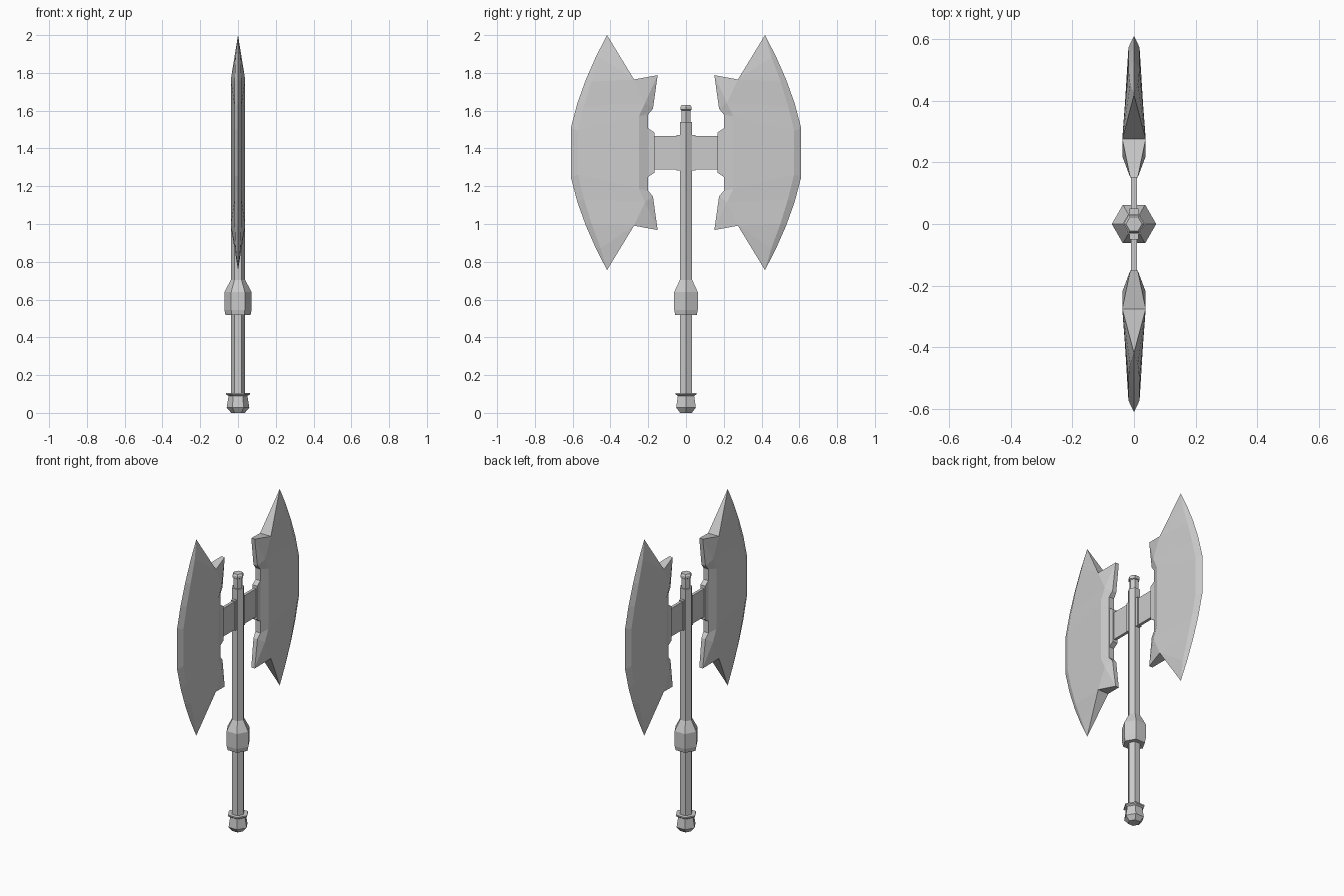
import bpy, bmesh
from math import cos, sin, pi

if "Cube" in bpy.data.objects:
    bpy.data.objects.remove(bpy.data.objects["Cube"])

ZC = 1.378  # height of the axe head centre


def finish(name, bm):
    bmesh.ops.remove_doubles(bm, verts=bm.verts, dist=1e-5)
    bmesh.ops.recalc_face_normals(bm, faces=bm.faces)
    me = bpy.data.meshes.new(name)
    bm.to_mesh(me)
    bm.free()
    ob = bpy.data.objects.new(name, me)
    bpy.context.collection.objects.link(ob)
    return ob


def hex_turned(name, profile):
    """Six-sided turned part from (radius, z) pairs, corners on the x axis."""
    bm = bmesh.new()
    rings = [[bm.verts.new((r * cos(i * pi / 3), r * sin(i * pi / 3), z))
              for i in range(6)] for r, z in profile]
    for a, b in zip(rings, rings[1:]):
        for i in range(6):
            j = (i + 1) % 6
            bm.faces.new((a[i], a[j], b[j], b[i]))
    bm.faces.new(rings[0][::-1])
    bm.faces.new(rings[-1])
    return finish(name, bm)


def plate(name, outline, half):
    """Flat plate: (y, z) outline given thickness along x."""
    bm = bmesh.new()
    f = bm.faces.new([bm.verts.new((-half, y, z)) for y, z in outline])
    ext = bmesh.ops.extrude_face_region(bm, geom=[f])
    for v in ext["geom"]:
        if isinstance(v, bmesh.types.BMVert):
            v.co.x = half
    return finish(name, bm)


# Handle parts
hex_turned("pommel", [(.036, 0), (.06, .028), (.05, .09), (.063, .098), (.063, .106), (.036, .106)])
hex_turned("shaft", [(.037, .09), (.037, 1.54), (.028, 1.54), (.028, 1.605)])
hex_turned("grip_collar", [(.036, .518), (.066, .518), (.072, .545), (.072, .64), (.04, .70), (.03, .715)])
hex_turned("top_knob", [(.026, 1.60), (.034, 1.605), (.034, 1.62), (.026, 1.63)])

# Cross bar joining the blades
plate("cross_bar", [(-.18, 1.288), (.18, 1.288), (.18, 1.466), (-.18, 1.466)], .009)
plate("cross_bar_hub", [(-.05, 1.284), (.05, 1.284), (.05, 1.472), (-.05, 1.472)], .014)

# Blade key points: y, z offset, half thickness (upper half only)
PTS = {
    "R1": (.20, 1.58, .018), "R2": (.175, 1.61, .014), "R3": (.15, 1.788, .012),
    "R4": (.275, 1.765, .038), "P0": (.25, 1.57, .038), "P1": (.217, 1.64, .037),
    "T": (.418, 2.0, 0), "E1": (.475, 1.89, 0), "E2": (.53, 1.765, 0),
    "E3": (.575, 1.64, 0), "E4": (.61, 1.507, 0),
    "B1": (.452, 1.885, .013), "B2": (.50, 1.755, .018),
    "B3": (.54, 1.625, .018), "B4": (.572, 1.495, .018),
}
SIDE = ["T E1 B1", "E1 E2 B2 B1", "E2 E3 B3 B2", "E3 E4 B4 B3", "T B1 R4",
        "R4 B1 B2", "R4 B2 B3 P1", "P1 B3 B4 P0", "R3 R4 P1", "R2 R3 P1", "R1 R2 P1 P0"]
MIDDLE = [("E4", "B4"), ("B4", "P0"), ("P0", "R1")]
RIM = [("R1", "R2"), ("R2", "R3"), ("R3", "R4"), ("R4", "T")]


def blade(name, s):
    bm = bmesh.new()

    def face(keys):
        """keys are (point, up, side); repeated positions collapse."""
        cos_ = []
        for k, up, side in keys:
            y, z, x = PTS[k]
            c = (x * side, s * y, ZC + up * (z - ZC))
            if c not in cos_:
                cos_.append(c)
        bm.faces.new([bm.verts.new(c) for c in cos_])

    for side in (1, -1):
        for up in (1, -1):
            for f in SIDE:
                face([(k, up, side) for k in f.split()])
        for a, b in MIDDLE:
            face([(a, 1, side), (a, -1, side), (b, -1, side), (b, 1, side)])
    for up in (1, -1):
        for a, b in RIM:
            face([(a, up, 1), (b, up, 1), (b, up, -1), (a, up, -1)])
    face([("R1", 1, 1), ("R1", -1, 1), ("R1", -1, -1), ("R1", 1, -1)])
    return finish(name, bm)


# Two blades, each with a tapered socket behind it
for label, s in (("right", 1), ("left", -1)):
    blade(label + "_blade", s)
    plate(label + "_socket", [(s * .205, ZC - .132), (s * .168, ZC - .107),
                              (s * .168, ZC + .107), (s * .205, ZC + .132)], .017)
